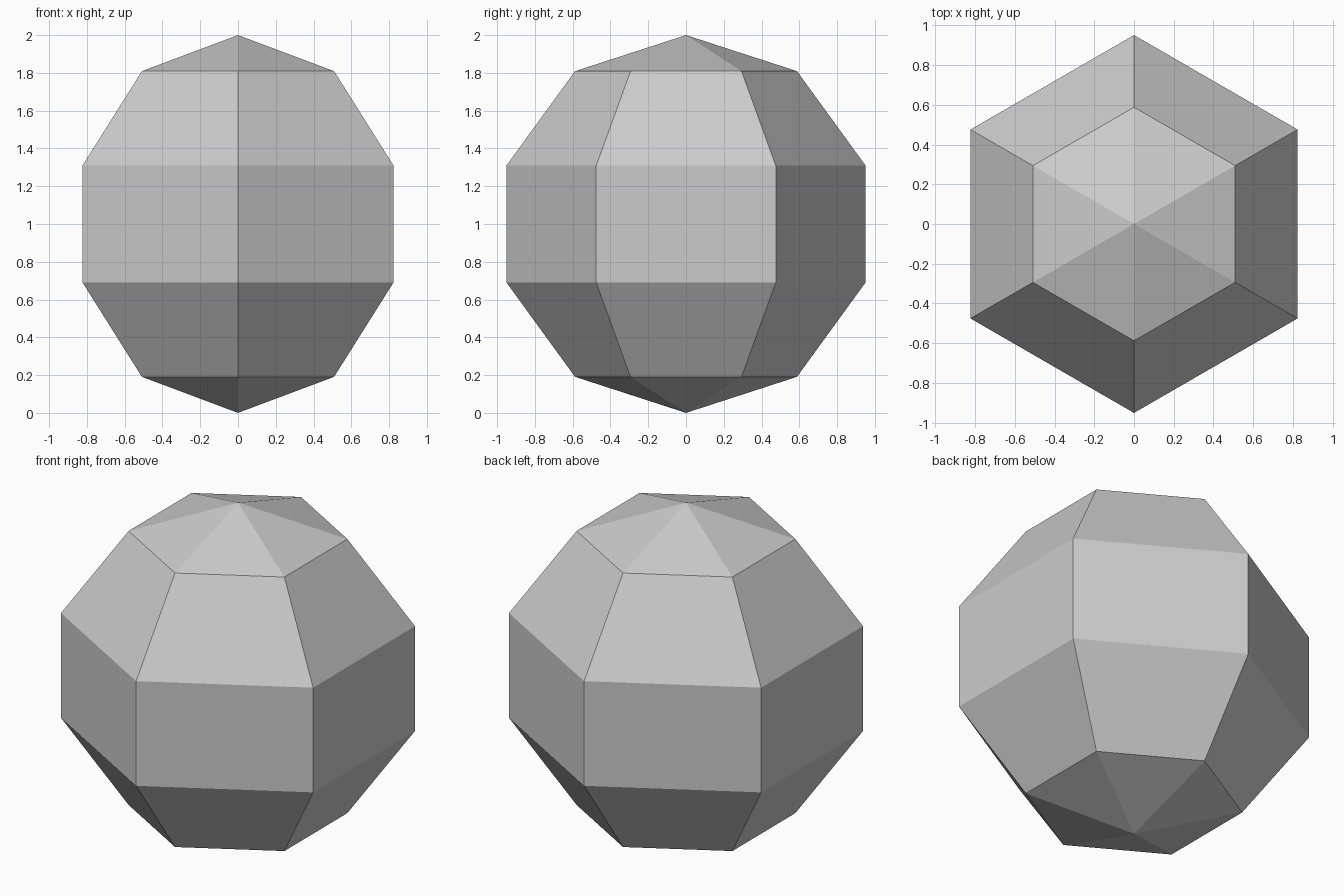
import bpy

if "Cube" in bpy.data.objects:
    bpy.data.objects.remove(bpy.data.objects["Cube"])

# Faceted ball: six sides around, five bands tall, corners pointing along y
bpy.ops.mesh.primitive_uv_sphere_add(segments=6, ring_count=5, radius=1, location=(0, 0, 1))
ball = bpy.context.object
ball.name = "faceted_ball"
bpy.ops.object.shade_flat()
